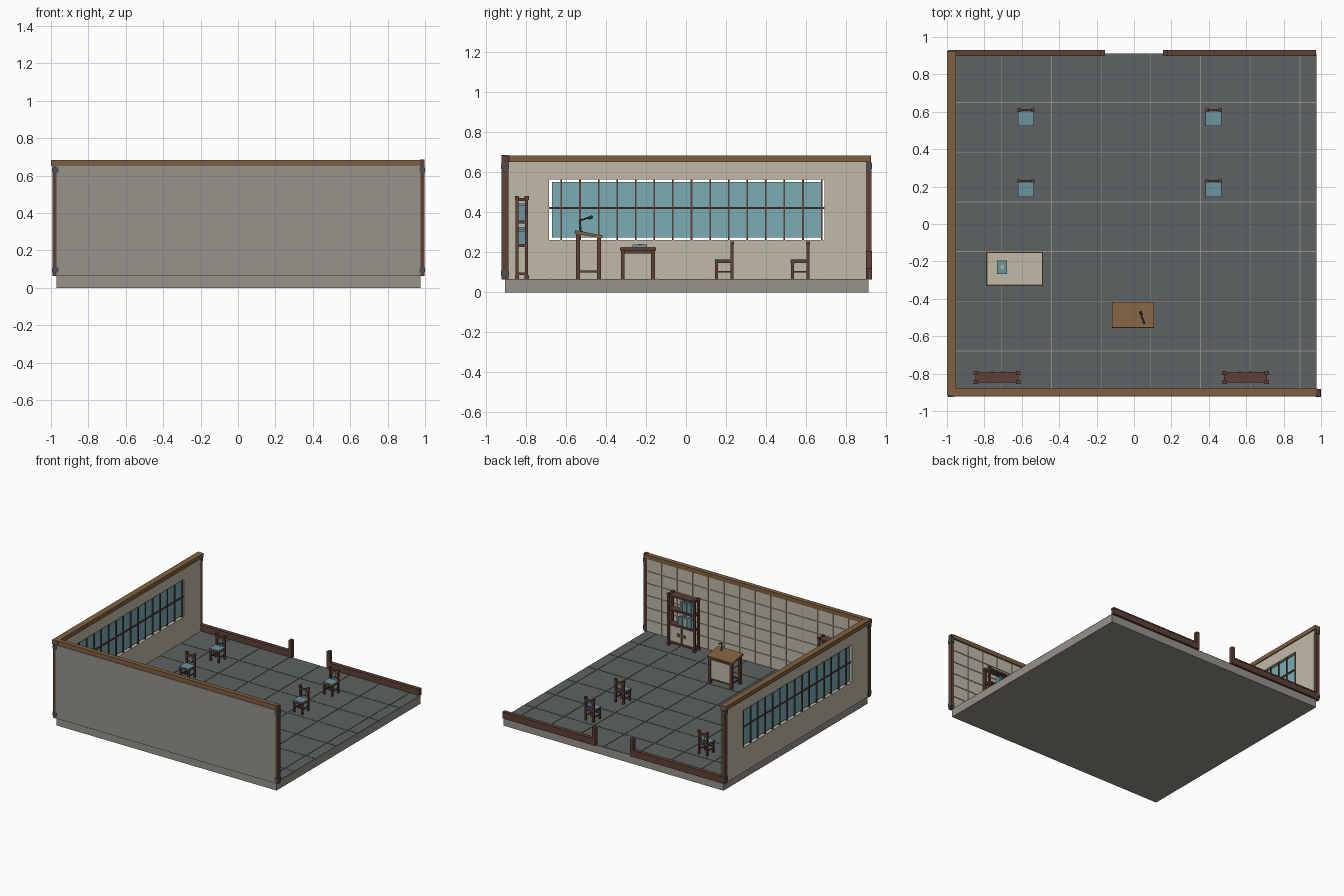
import bpy, bmesh, math
from mathutils import Vector, Matrix

if "Cube" in bpy.data.objects:
    bpy.data.objects.remove(bpy.data.objects["Cube"])


def mat(name, hexcode):
    m = bpy.data.materials.new(name)
    c = [int(hexcode[i:i + 2], 16) / 255 for i in (0, 2, 4)]
    m.diffuse_color = [v / 12.92 if v < .04045 else ((v + .055) / 1.055) ** 2.4 for v in c] + [1]
    m.use_nodes = True
    m.node_tree.nodes["Principled BSDF"].inputs["Base Color"].default_value = m.diffuse_color
    return m


WOOD = mat("dark wood", "5E4036")
TAN = mat("tan wood", "806040")
CREAM = mat("cream plaster", "C1BAA9")
STONE = mat("grey stone", "96938A")
TILE = mat("slate tile", "5D6263")
GLASS = mat("teal glass", "7AAEB4")
CLOTH = mat("teal cloth", "6C959C")
METAL = mat("dark metal", "485258")


def finish(name, bm, m):
    me = bpy.data.meshes.new(name)
    bm.to_mesh(me)
    bm.free()
    me.materials.append(m)
    ob = bpy.data.objects.new(name, me)
    bpy.context.collection.objects.link(ob)
    return ob


def boxes(name, m, *bounds, at=(0, 0, 0)):
    """One object from boxes given as (x0, x1, y0, y1, z0, z1)."""
    bm = bmesh.new()
    for x0, x1, y0, y1, z0, z1 in bounds:
        mid = Vector(((x0 + x1) / 2, (y0 + y1) / 2, (z0 + z1) / 2)) + Vector(at)
        size = (abs(x1 - x0), abs(y1 - y0), abs(z1 - z0), 1)
        bmesh.ops.create_cube(bm, size=1, matrix=Matrix.Translation(mid) @ Matrix.Diagonal(size))
    return finish(name, bm, m)


def rod(name, m, a, b, r, sides=8):
    a, b = Vector(a), Vector(b)
    d = b - a
    bm = bmesh.new()
    bmesh.ops.create_cone(bm, cap_ends=True, segments=sides, radius1=r, radius2=r, depth=d.length,
                          matrix=Matrix.Translation((a + b) / 2) @ d.to_track_quat('Z', 'Y').to_matrix().to_4x4())
    return finish(name, bm, m)


F = 0.067  # floor level

# Slab and floor tiles, with the slab showing in the joints
boxes("slab", STONE, (-.97, .975, -.905, .912, 0, .064))
xs = [-.97] + [-.707 + .2657 * i for i in range(7)] + [.975]
ys = [-.905] + [-.679 + .2657 * i for i in range(6)] + [.912]
g = .002
boxes("floor_tiles", TILE, *[(xs[i] + g * (i > 0), xs[i + 1] - g * (i < len(xs) - 2),
                             ys[j] + g * (j > 0), ys[j + 1] - g * (j < len(ys) - 2), .06, F)
                            for i in range(len(xs) - 1) for j in range(len(ys) - 1)])

# Front wall with inner tile facing
boxes("front_wall", STONE, (-.97, .975, -.922, -.893, .064, .65))
nc, nr = 14, 6
w, h = 1.93 / nc, (.65 - F) / nr
boxes("wall_tiles", CREAM, *[(-.957 + i * w + .003, -.957 + (i + 1) * w - .003, -.895, -.887,
                             F + j * h + .003, F + (j + 1) * h - .003)
                            for i in range(nc) for j in range(nr)])

# Left wall around a window opening
boxes("left_wall", CREAM, (-.988, -.96, -.9, -.683, F, .65), (-.988, -.96, .692, .9, F, .65),
      (-.988, -.96, -.683, .692, F, .262), (-.988, -.96, -.683, .692, .562, .65))
boxes("window_glass", GLASS, (-.977, -.971, -.67, .682, .274, .55))
boxes("window_bars", WOOD, *[(-.984, -.964, y - .004, y + .004, .26, .564)
                            for y in [-.622 + .0928 * i for i in range(15)]],
      (-.983, -.963, -.685, .695, .417, .427))

# Top beams and corner posts with metal collars
boxes("left_beam", TAN, (-1, -.952, -.918, .925, .65, .683))
boxes("front_beam", TAN, (-.995, .98, -.916, -.88, .65, .684))
for x, y, top in ((-.981, -.903, .65), (.986, -.903, .685), (-.981, .91, .65)):
    x0, x1 = (x - .011, x + .017) if x < 0 else (x - .013, x + .011)
    boxes("corner_post", WOOD, (x0, x1, y - .018, y + .016, F - .004, top))
    for z in (.095, .63):
        boxes("post_collar", METAL, (x0 - .002, x1 + .003, y - .021, y + .02, z - .014, z + .014))

# Low back rails with gate posts
for s in (-1, 1):
    boxes("back_rail", WOOD, (s * .16, s * .972, .903, .928, .064, .118))
    boxes("back_rail_cap", WOOD, (s * .165, s * .973, .899, .93, .108, .118))
    boxes("gate_post", WOOD, (s * .155, s * .182, .899, .93, .064, .205))


def chair(x, y):
    at = (x, y, 0)
    parts = []
    for s in (-1, 1):
        parts += [(s * .028, s * .042, -.047, -.033, F, .155),
                  (s * .028, s * .042, .03, .044, F, .24),
                  (s * .031, s * .039, -.035, .035, .098, .106)]
        boxes("chair_finial", WOOD, (s * .026, s * .045, .028, .046, .236, .254), at=at)
    parts += [(-.03, .03, -.044, -.036, .11, .118), (-.04, .04, .031, .043, .218, .236),
              (-.04, .04, .033, .041, .178, .187), (-.043, .043, -.049, .04, .146, .16)]
    boxes("chair_frame", WOOD, *parts, at=at)
    boxes("chair_cushion", CLOTH, (-.042, .042, -.048, .03, .159, .166), at=at)
    boxes("chair_splat", CLOTH, (-.014, .014, .034, .04, .186, .22), at=at)


for cx in (-.578, .426):
    for cy in (.572, .193):
        chair(cx, cy)

# Low table with a cream top
T = (-.638, -.24, 0)
tl = [(s * .118, s * .14, t * .066, t * .085, F, .21) for s in (-1, 1) for t in (-1, 1)]
boxes("table_legs", WOOD, *tl, at=T)
boxes("table_frame", WOOD, (-.152, .152, -.09, .09, .209, .224), (-.13, .13, -.078, -.068, .193, .21),
      (-.13, .13, .068, .078, .193, .21), (-.13, -.12, -.07, .07, .193, .21), (.12, .13, -.07, .07, .193, .21), at=T)
boxes("table_top", CREAM, (-.146, .146, -.084, .084, .222, .227), at=T)
boxes("table_box", CLOTH, (-.732, -.678, -.266, -.194, .227, .239))
boxes("table_box_label", CREAM, (-.712, -.698, -.24, -.218, .238, .2405))

# Lectern with sloping top
boxes("lectern_legs", WOOD, *[b for s in (-1, 1) for b in (
    (-.003 + s * .085, -.003 + s * .105, -.55, -.53, F, .297),
    (-.003 + s * .085, -.003 + s * .105, -.444, -.424, F, .275),
    (-.003 + s * .09, -.003 + s * .1, -.535, -.44, .1, .11))],
      (-.09, .085, -.441, -.429, .095, .106), (-.09, .085, -.545, -.535, .1, .11),
      (-.09, .085, -.442, -.428, .252, .272))
boxes("lectern_panel", CREAM, (-.09, .085, -.439, -.431, .105, .253))
top = boxes("lectern_top", TAN, (-.115, .11, -.07, .07, -.008, .008))
top.location = (-.003, -.486, .289)
top.rotation_euler.x = -.19
# Small lamp on the lectern
rod("lamp_base", METAL, (.052, -.525, .29), (.052, -.525, .307), .011)
rod("lamp_stem", METAL, (.052, -.525, .3), (.055, -.53, .36), .0045)
rod("lamp_arm", METAL, (.055, -.53, .358), (.035, -.478, .376), .0045)
rod("lamp_head", METAL, (.041, -.485, .37), (.033, -.468, .378), .008)


def bookcase(x):
    at = (x, -.82, 0)
    parts = []
    for s in (-1, 1):
        for t in (-1, 1):
            parts.append((s * .105, s * .122, t * .017, t * .032, F, .472))
            boxes("bookcase_cap", WOOD, (s * .102, s * .125, t * .014, t * .035, .462, .48), at=at)
            boxes("bookcase_foot", WOOD, (s * .102, s * .125, t * .014, t * .035, F, .085), at=at)
    parts += [(-.115, .115, -.028, .028, z, z + .014) for z in (.086, .226, .344, .456)]
    parts.append((-.007, .007, .018, .028, .09, .23))
    boxes("bookcase_frame", WOOD, *parts, at=at)
    for s in (-1, 1):
        boxes("cabinet_door", CREAM, (s * .009, s * .104, .018, .025, .102, .224), at=at)
        boxes("door_handle", METAL, (s * .02, s * .036, .024, .031, .152, .176), at=at)
    # Rows of books on two shelves
    for z, n in ((.24, 7), (.358, 6)):
        for i in range(n):
            bx = -.098 + i * .02
            boxes("book", CREAM if i == 3 and z < .3 else CLOTH,
                  (bx, bx + .017, -.016, .016, z, z + .066 + .012 * ((i * 2) % 3) * .8), at=at)


bookcase(-.732)
bookcase(.596)
